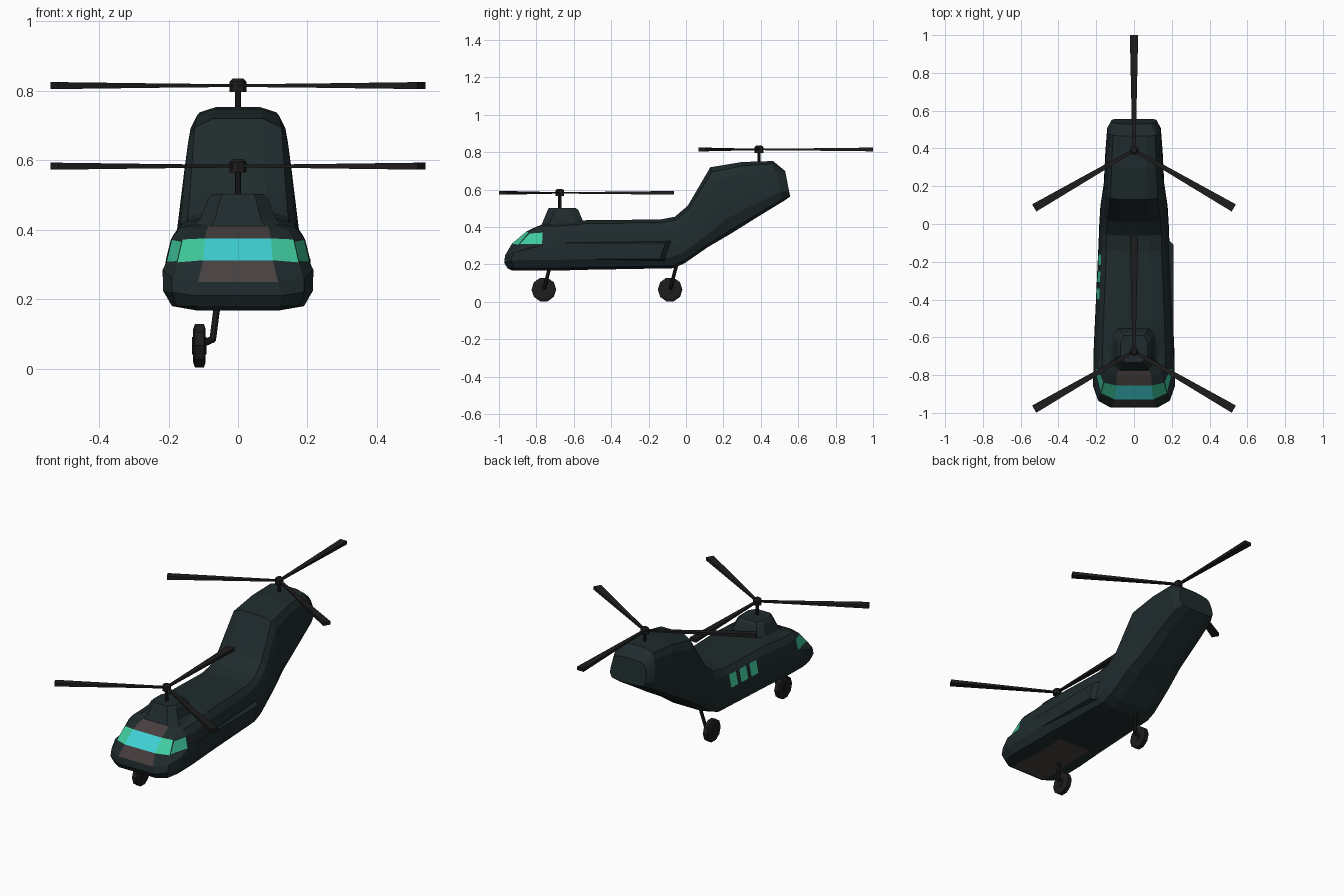
import bpy, bmesh, math
from mathutils import Vector, Matrix
from mathutils.bvhtree import BVHTree

if "Cube" in bpy.data.objects:
    bpy.data.objects.remove(bpy.data.objects["Cube"])


def material(name, r, g, b):
    m = bpy.data.materials.new(name)
    m.diffuse_color = (r, g, b, 1)
    m.use_nodes = True
    m.node_tree.nodes["Principled BSDF"].inputs["Base Color"].default_value = m.diffuse_color
    return m


GREEN = material("dark_green", 0.014, 0.024, 0.026)
BLACK = material("black", 0.013, 0.012, 0.012)
GREY = material("warm_grey", 0.065, 0.05, 0.05)
CYAN = material("cyan_glass", 0.05, 0.63, 0.65)
TEAL = material("teal_glass", 0.05, 0.6, 0.34)


def finish(bm, name, *mats):
    bmesh.ops.recalc_face_normals(bm, faces=bm.faces)
    me = bpy.data.meshes.new(name)
    bm.to_mesh(me)
    bm.free()
    for m in mats:
        me.materials.append(m)
    ob = bpy.data.objects.new(name, me)
    bpy.context.collection.objects.link(ob)
    return ob


def loft(name, rings, mat):
    """Skin closed rings of points and cap both ends."""
    bm = bmesh.new()
    vs = [[bm.verts.new(p) for p in r] for r in rings]
    n = len(vs[0])
    for a, b in zip(vs, vs[1:]):
        for i in range(n):
            j = (i + 1) % n
            bm.faces.new((a[i], a[j], b[j], b[i]))
    bm.faces.new(vs[0])
    bm.faces.new(vs[-1])
    return finish(bm, name, mat)


def rod(name, p, q, r, sides, mat, r2=None):
    p, q = Vector(p), Vector(q)
    bm = bmesh.new()
    d = q - p
    rot = d.to_track_quat('Z', 'Y').to_matrix().to_4x4()
    bmesh.ops.create_cone(bm, cap_ends=True, segments=sides, radius1=r, radius2=r2 or r,
                          depth=d.length, matrix=Matrix.Translation((p + q) / 2) @ rot)
    return finish(bm, name, mat)


# Fuselage: half sections from belly (0) to roof (7), nose rings first
front = [(.11, -.93, .167), (.12, -.955, .18), (.125, -.972, .21), (.115, -.967, .25),
         (.10, -.93, .312), (.095, -.855, .375), (.09, -.80, .402), (.075, -.75, .42)]
corner = [(.115, -.88, .167), (.175, -.92, .18), (.19, -.935, .22), (.19, -.925, .26),
          (.175, -.895, .306), (.16, -.84, .372), (.14, -.79, .402), (.10, -.745, .42)]
cheek = [(.115, -.80, .167), (.19, -.84, .18), (.216, -.86, .225), (.217, -.85, .285),
         (.208, -.765, .303), (.19, -.76, .376), (.165, -.755, .406), (.10, -.735, .42)]
section = [(.5, 0), (.87, .05), (1, .22), (.99, .45), (.96, .6), (.9, .8), (.78, .93), (.45, 1)]
# belly y, belly z, roof y, roof z, half width
stations = [(-.70, .167, -.69, .422, .215), (-.52, .172, -.52, .438, .207),
            (-.07, .18, -.14, .44, .187), (-.01, .205, -.06, .455, .185),
            (.12, .295, .01, .515, .178), (.24, .365, .13, .72, .160),
            (.40, .465, .30, .748, .152), (.52, .538, .465, .753, .142),
            (.557, .563, .53, .70, .118)]
halves = [front, corner, cheek]
for yb, zb, yt, zt, w in stations:
    halves.append([(w * f, yb + (yt - yb) * t, zb + (zt - zb) * t) for f, t in section])

bm = bmesh.new()
V = [[[bm.verts.new((s * x, y, z)) for x, y, z in h] for s in (-1, 1)] for h in halves]
side_windows = []
for i in range(len(V) - 1):
    for s in (0, 1):
        for k in range(7):
            f = bm.faces.new((V[i][s][k], V[i][s][k + 1], V[i + 1][s][k + 1], V[i + 1][s][k]))
            if k == 4 and i == 0:
                f.material_index = 3
            if k == 4 and i == 1:
                side_windows.append(f)
    for k in (0, 7):
        f = bm.faces.new((V[i][0][k], V[i][1][k], V[i + 1][1][k], V[i + 1][0][k]))
        if k == 0 and i < 4:
            f.material_index = 1
for end in (0, -1):
    for k in range(7):
        f = bm.faces.new((V[end][0][k], V[end][0][k + 1], V[end][1][k + 1], V[end][1][k]))
        if end == 0:
            f.material_index = {3: 1, 4: 2, 5: 1, 6: 1}.get(k, 0)
bmesh.ops.recalc_face_normals(bm, faces=bm.faces)
bmesh.ops.inset_individual(bm, faces=side_windows, thickness=.008)
for f in side_windows:
    f.material_index = 3
tree = BVHTree.FromBMesh(bm)
finish(bm, "fuselage", GREEN, GREY, CYAN, TEAL)

# Cabin windows on the left side, laid onto the hull
bm = bmesh.new()
for y in (-.37, -.28, -.19):
    quad = []
    for dy, z in ((-.03, .31), (.03, .31), (.03, .385), (-.03, .385)):
        hit = tree.ray_cast(Vector((-1, y + dy, z)), Vector((1, 0, 0)))[0]
        quad.append(bm.verts.new(hit + Vector((-.003, 0, .001))))
    bm.faces.new(quad)
finish(bm, "cabin_windows", TEAL)

# Side fairing on the right
loft("side_fairing", [[(x, y0, z0), (x, y1, z0), (x, y1 + .03, z1), (x, y0, z1)]
                      for x, y0, y1, z0, z1 in ((.15, -.74, -.08, .21, .335),
                                                (.209, -.70, -.14, .23, .315))], GREEN)

# Forward rotor pylon
loft("forward_pylon", [[(-w * .6, yf, z), (w * .6, yf, z), (w, yf + .04, z), (w, yb - .04, z),
                        (w * .75, yb, z), (-w * .75, yb, z), (-w, yb - .04, z), (-w, yf + .04, z)]
                       for w, yf, yb, z in ((.145, -.78, -.53, .40), (.11, -.765, -.55, .43),
                                            (.085, -.74, -.575, .49), (.072, -.733, -.59, .503))], GREEN)


# Rotors: shaft, hub and three blades each
def rotor(tag, y, z, base):
    rod(tag + "_shaft", (0, y, base), (0, y, z), .009, 8, BLACK)
    rod(tag + "_hub", (0, y, z - .018), (0, y, z + .012), .024, 8, BLACK)
    rod(tag + "_hub_cap", (0, y, z + .012), (0, y, z + .02), .024, 8, BLACK, .015)
    for n in range(3):
        rings = [[(r, -w, -h), (r, w, -h), (r, w, h), (r, -w, h)]
                 for r, w, h in ((.01, .008, .004), (.25, .014, .006), (.61, .022, .01))]
        ob = loft(f"{tag}_blade_{n + 1}", rings, BLACK)
        ob.location = (0, y, z)
        ob.rotation_euler.z = math.radians(90 + 120 * n)


rotor("forward_rotor", -.675, .583, .49)
rotor("rear_rotor", .39, .815, .73)

# Landing gear: bent strut, axle, tyre with bevelled shoulders, hub
for tag, y in (("front", -.76), ("rear", -.085)):
    rod(tag + "_strut", (-.055, y + .04, .22), (-.073, y + .005, .082), .01, 8, BLACK)
    rod(tag + "_axle", (-.07, y + .007, .086), (-.115, y, .066), .01, 8, BLACK)
    prof = ((-.129, .05), (-.124, .066), (-.098, .066), (-.093, .05))
    loft(tag + "_wheel", [[(x, y + r * math.cos(a * math.tau / 10), .066 + r * math.sin(a * math.tau / 10 + 0))
                           for a in range(10)] for x, r in prof], BLACK)
    rod(tag + "_wheel_hub", (-.132, y, .066), (-.09, y, .066), .025, 8, BLACK)
